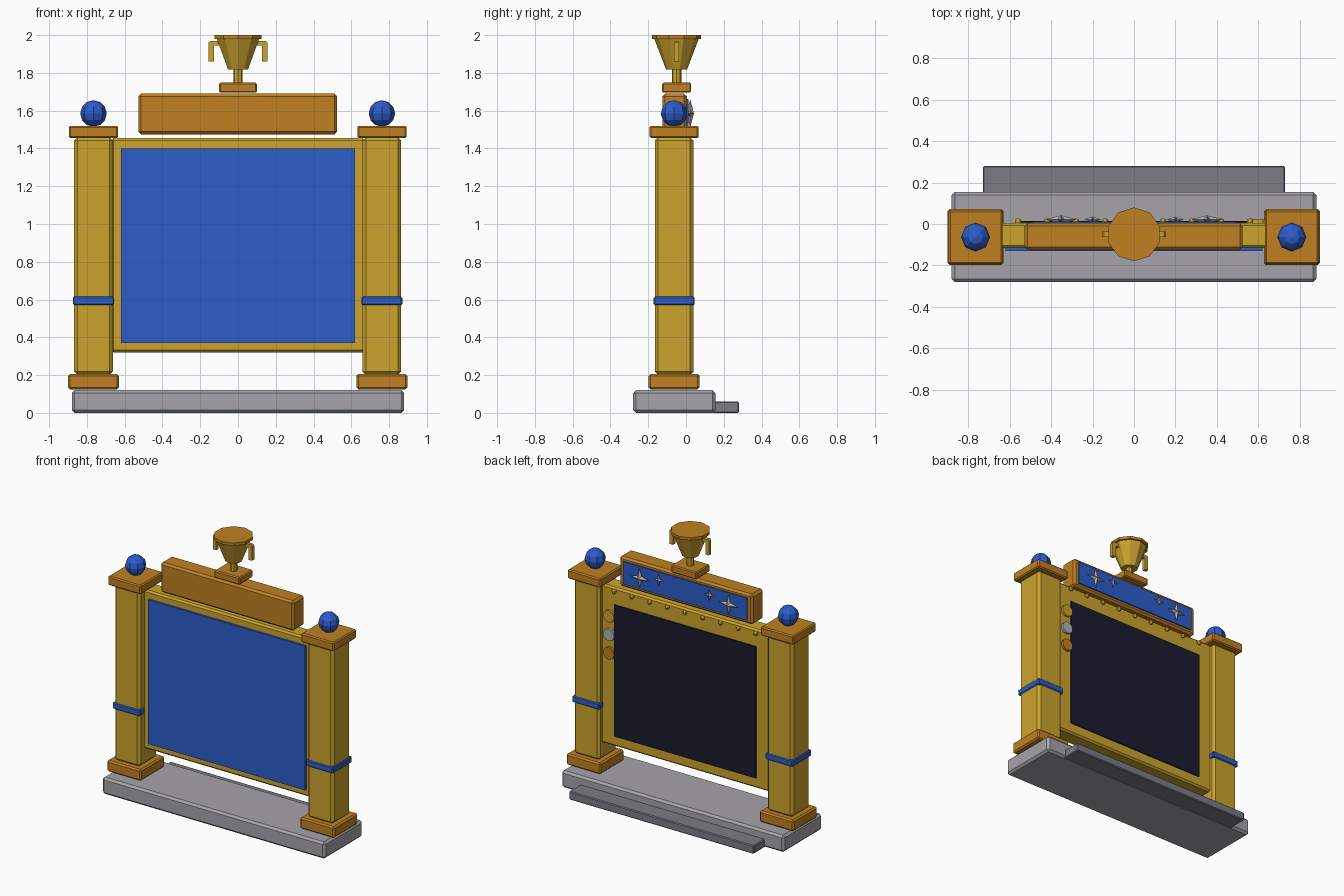
import bpy, bmesh, math

if "Cube" in bpy.data.objects:
    bpy.data.objects.remove(bpy.data.objects["Cube"])


def make_mat(name, rgb):
    m = bpy.data.materials.new(name)
    m.diffuse_color = (*rgb, 1)
    m.use_nodes = True
    m.node_tree.nodes["Principled BSDF"].inputs["Base Color"].default_value = m.diffuse_color
    return m


GOLD = make_mat("gold", (0.60, 0.37, 0.027))
ORANGE = make_mat("amber", (0.53, 0.22, 0.016))
BLUE = make_mat("blue", (0.026, 0.108, 0.60))
GREY = make_mat("stone grey", (0.38, 0.37, 0.40))
DARK = make_mat("dark grey", (0.20, 0.20, 0.235))
NAVY = make_mat("navy black", (0.011, 0.011, 0.028))
SILVER = make_mat("silver", (0.45, 0.45, 0.46))


def finish(name, bm, mat):
    bmesh.ops.recalc_face_normals(bm, faces=bm.faces)
    me = bpy.data.meshes.new(name)
    bm.to_mesh(me)
    bm.free()
    me.materials.append(mat)
    ob = bpy.data.objects.new(name, me)
    bpy.context.collection.objects.link(ob)
    return ob


def box(name, x, y, z, mat, bevel=0.0):
    """Box from (min, max) ranges with optional chamfer."""
    bm = bmesh.new()
    bmesh.ops.create_cube(bm, size=1)
    for v in bm.verts:
        v.co = [sum(r) / 2 + c * (r[1] - r[0]) for c, r in zip(v.co, (x, y, z))]
    if bevel:
        bmesh.ops.bevel(bm, geom=bm.edges[:], offset=bevel, segments=1,
                        affect='EDGES', profile=0.5)
    return finish(name, bm, mat)


def cone(name, loc, r1, r2, depth, sides, mat, rot=(0, 0, 0)):
    bpy.ops.mesh.primitive_cone_add(vertices=sides, radius1=r1, radius2=r2,
                                    depth=depth, location=loc, rotation=rot)
    ob = bpy.context.object
    ob.name = name
    ob.data.materials.append(mat)
    return ob


def ball(name, loc, r, seg, rings, mat):
    bpy.ops.mesh.primitive_uv_sphere_add(segments=seg, ring_count=rings,
                                         radius=r, location=loc)
    ob = bpy.context.object
    ob.name = name
    ob.data.materials.append(mat)
    return ob


def star(name, x, z, r, depth):
    """Four-pointed faceted star facing the rear."""
    bm = bmesh.new()
    y = 0.022
    rim = []
    for i in range(8):
        d = r if i % 2 == 0 else r * 0.3
        a = i * math.pi / 4
        rim.append(bm.verts.new((x + d * math.cos(a), y, z + d * math.sin(a))))
    for apex_y in (y + depth, y - depth):
        apex = bm.verts.new((x, apex_y, z))
        for i in range(8):
            bm.faces.new((rim[i], rim[(i + 1) % 8], apex))
    return finish(name, bm, SILVER)


# Base slab and rear step
box("base", (-0.88, 0.88), (-0.28, 0.155), (0, 0.12), GREY, 0.015)
box("rear_step", (-0.73, 0.73), (0.14, 0.28), (0, 0.06), DARK, 0.006)

# Pillars with plinth, band, capital and ball
PY = -0.063
for side, cx in (("left", -0.765), ("right", 0.762)):
    def block(part, half, z, mat, bevel):
        box(f"{side}_{part}", (cx - half, cx + half), (PY - half, PY + half), z, mat, bevel)
    block("plinth", 0.135, (0.125, 0.205), ORANGE, 0.010)
    block("pillar", 0.102, (0.20, 1.46), GOLD, 0.018)
    block("band", 0.108, (0.57, 0.615), BLUE, 0.006)
    block("capital", 0.130, (1.455, 1.52), ORANGE, 0.008)
    ball(f"{side}_ball", (cx, PY, 1.585), 0.07, 8, 6, BLUE)

# Frame with a front panel and a rear screen
box("frame", (-0.67, 0.67), (-0.115, 0.005), (0.32, 1.455), GOLD, 0.012)
box("front_panel", (-0.62, 0.62), (-0.13, -0.11), (0.37, 1.40), BLUE)
box("rear_screen", (-0.56, 0.56), (0.0, 0.014), (0.395, 1.335), NAVY)

# Row of bulbs above the screen
for i in range(9):
    ball(f"bulb_{i}", (-0.56 + 0.14 * i, 0.012, 1.43), 0.016, 8, 6, GOLD)

# Medal discs beside the screen
for i, mat in enumerate((GOLD, SILVER, ORANGE)):
    cone(f"medal_{i}", (0.597, 0.01, 1.245 - 0.132 * i), 0.043, 0.043, 0.025,
         12, mat, (math.pi / 2, 0, 0))

# Header sign with rear plate and stars
box("header", (-0.528, 0.525), (-0.125, 0.004), (1.475, 1.69), ORANGE, 0.014)
box("header_plate", (-0.49, 0.49), (0.0, 0.013), (1.502, 1.663), BLUE)
for s in (-1, 1):
    star("large_star", s * 0.352, 1.585, 0.075, 0.02)
    star("small_star", s * 0.20, 1.612, 0.042, 0.014)

# Trophy on its block
TY = -0.05
box("trophy_block", (-0.10, 0.10), (TY - 0.077, TY + 0.077), (1.695, 1.748), ORANGE, 0.007)
cone("trophy_stem", (0, TY, 1.785), 0.025, 0.025, 0.08, 8, GOLD)
cone("trophy_cup", (0, TY, 1.90), 0.056, 0.118, 0.162, 10, GOLD)
cone("trophy_rim", (0, TY, 1.99), 0.13, 0.13, 0.02, 10, ORANGE)

# Hooked handles, extruded from an L profile
for s in (-1, 1):
    bm = bmesh.new()
    hook = [(0.09, 1.945), (0.128, 1.945), (0.128, 1.86), (0.155, 1.86),
            (0.155, 1.96), (0.146, 1.97), (0.09, 1.97)]
    face = bm.faces.new([bm.verts.new((s * x, TY - 0.013, z)) for x, z in hook])
    ext = bmesh.ops.extrude_face_region(bm, geom=[face])
    for v in ext["geom"]:
        if isinstance(v, bmesh.types.BMVert):
            v.co.y += 0.026
    finish("trophy_handle", bm, GOLD)
